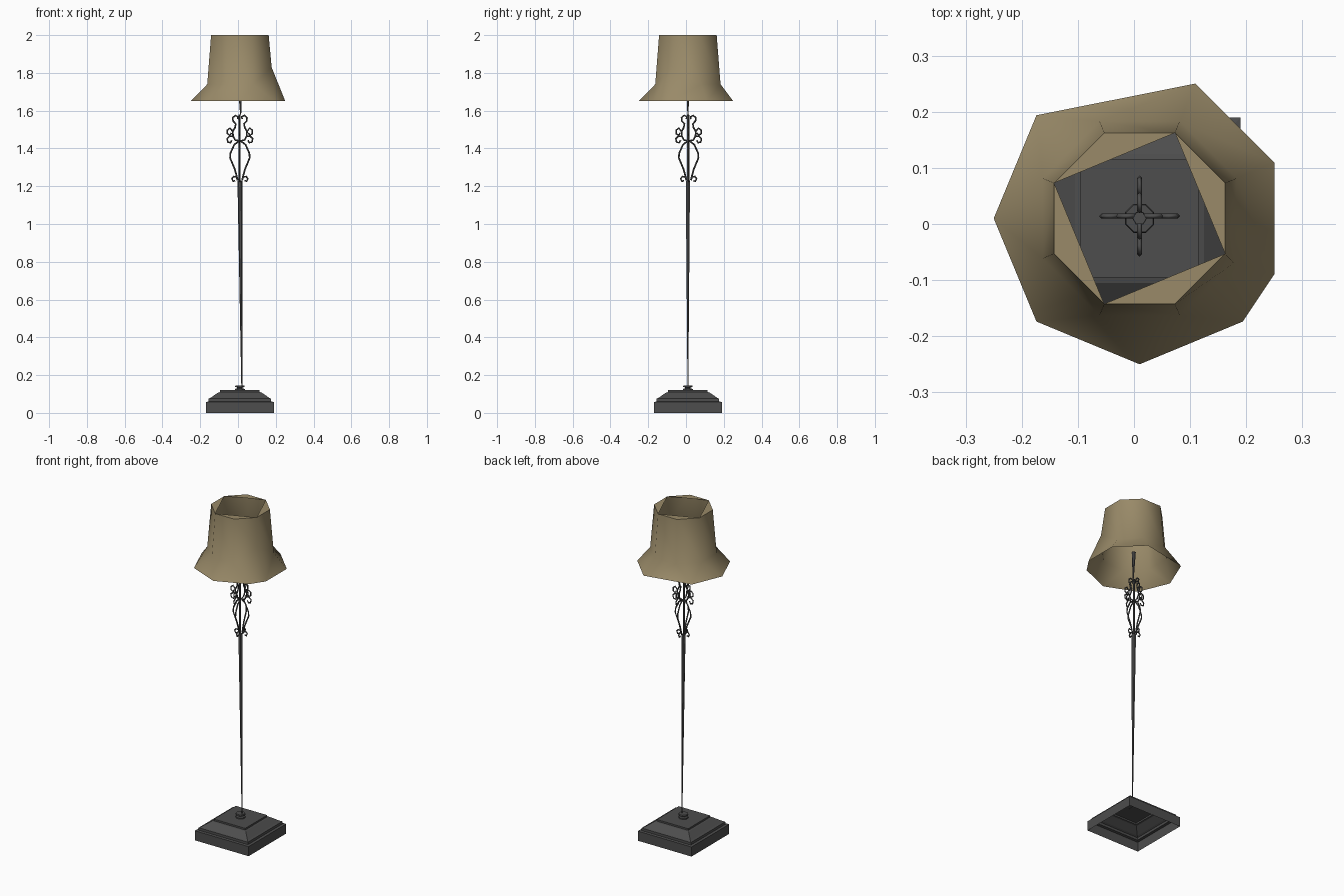
import bpy, bmesh, math
from mathutils import Vector

if "Cube" in bpy.data.objects:
    bpy.data.objects.remove(bpy.data.objects["Cube"])

C = (0.01, 0.01)          # lamp axis


def material(name, rgb):
    m = bpy.data.materials.new(name)
    m.diffuse_color = (*rgb, 1)
    m.use_nodes = True
    m.node_tree.nodes["Principled BSDF"].inputs["Base Color"].default_value = m.diffuse_color
    return m


IRON = material("dark_iron", (0.075, 0.075, 0.075))
FABRIC = material("tan_fabric", (0.32, 0.255, 0.14))


def finish(name, bm, mat, smooth=None):
    bmesh.ops.recalc_face_normals(bm, faces=bm.faces)
    me = bpy.data.meshes.new(name)
    bm.to_mesh(me)
    bm.free()
    me.materials.append(mat)
    ob = bpy.data.objects.new(name, me)
    bpy.context.collection.objects.link(ob)
    if smooth:
        bpy.ops.object.select_all(action='DESELECT')
        ob.select_set(True)
        bpy.context.view_layer.objects.active = ob
        bpy.ops.object.shade_smooth_by_angle(angle=math.radians(smooth))
    return ob


def ring(bm, r, z, angles, c=C):
    return [bm.verts.new((c[0] + r * math.cos(math.radians(a)),
                          c[1] + r * math.sin(math.radians(a)), z)) for a in angles]


def lathe(name, profile, sides, start, cap_bottom=True, smooth=None):
    """Stack rings of (radius, z, optional x shift) and skin them."""
    bm = bmesh.new()
    angles = [start + 360 * i / sides for i in range(sides)]
    rings = [ring(bm, p[0], p[1], angles, (C[0] + (p[2] if len(p) > 2 else 0), C[1]))
             for p in profile]
    for a, b in zip(rings, rings[1:]):
        for i in range(sides):
            j = (i + 1) % sides
            bm.faces.new((a[i], a[j], b[j], b[i]))
    bm.faces.new(rings[-1])
    if cap_bottom:
        bm.faces.new(rings[0])
    return finish(name, bm, IRON, smooth)


# Stepped square foot, open underneath
steps = [(.18, 0), (.18, .058), (.165, .06), (.165, .075), (.155, .08),
         (.115, .108), (.105, .11), (.105, .12)]
lathe("base", [(h * math.sqrt(2), z) for h, z in steps], 4, 45, cap_bottom=False)

# Small knob, tapering pole and rods
lathe("base_knob", [(.028, .118), (.028, .127), (.016, .13), (.016, .135),
                    (.028, .137), (.026, .145)], 8, 22.5)
lathe("pole", [(.0025, .14, .01), (.013, 1.23, 0)], 6, 0)
lathe("centre_rod", [(.006, 1.23, -.002), (.006, 1.58, -.002)], 6, 0)
lathe("lamp_holder", [(.003, 1.58, .004), (.012, 1.75, 0)], 6, 0)

# Wrought iron scrolls, four around the axis; points are (radius, z)
SCROLLS = {
    "lower_curl": [(.012, 1.232), (.018, 1.248), (.033, 1.252), (.042, 1.24),
                   (.036, 1.226), (.025, 1.23)],
    "cage_bar": [(.012, 1.235), (.027, 1.29), (.052, 1.35), (.05, 1.375),
                 (.03, 1.42), (.004, 1.44)],
    "lower_scroll": [(.004, 1.44), (.025, 1.445), (.036, 1.465), (.038, 1.49), (.052, 1.508),
                     (.066, 1.497), (.066, 1.478), (.053, 1.47), (.045, 1.482)],
    "side_curl": [(.036, 1.465), (.054, 1.465), (.068, 1.452), (.064, 1.434),
                  (.05, 1.43), (.043, 1.443)],
    "upper_scroll": [(.038, 1.49), (.026, 1.51), (.022, 1.53), (.036, 1.545),
                     (.038, 1.563), (.024, 1.575), (.01, 1.568), (.012, 1.555)],
}
for name, pts in SCROLLS.items():
    cu = bpy.data.curves.new(name, 'CURVE')
    cu.dimensions = '3D'
    cu.bevel_depth = .0045
    cu.bevel_resolution = 0
    cu.use_fill_caps = True
    cu.materials.append(IRON)
    for k in range(4):
        a = k * math.pi / 2
        s = cu.splines.new('POLY')
        s.points.add(len(pts) - 1)
        for p, (r, z) in zip(s.points, pts):
            p.co = (C[0] + r * math.cos(a), .014 + r * math.sin(a), z, 1)
    ob = bpy.data.objects.new(name, cu)
    bpy.context.collection.objects.link(ob)
    bpy.ops.object.select_all(action='DESELECT')
    ob.select_set(True)
    bpy.context.view_layer.objects.active = ob
    bpy.ops.object.convert(target='MESH')

# Flared fabric shade: eight-sided, uneven lower hem
bm = bmesh.new()
eight = [-22.5 + 45 * i for i in range(8)]
top = ring(bm, .165, 2.0, eight)
mid = ring(bm, .187, 1.74, eight)
hem = ring(bm, .26, 1.65, [-22.5, 22.5, 67.5, 135, 180, 225, 270, 315])
mid[0].co = Vector((.178, -.07, 1.83))
for i in range(8):
    j = (i + 1) % 8
    bm.faces.new((top[i], mid[i], mid[j]))
    bm.faces.new((top[i], mid[j], top[j]))
    bm.faces.new((mid[i], hem[i], mid[j]))
    bm.faces.new((hem[i], hem[j], mid[j]))
# corner fillets leave a four-sided opening at the top
for i in range(0, 8, 2):
    bm.faces.new((top[i], top[i + 1], top[(i + 2) % 8]))
# the opening sits on alternate rim corners
for e in (0,):
    bmesh.ops.rotate(bm, verts=[], cent=(0, 0, 0))
finish("lampshade", bm, FABRIC, smooth=60)
